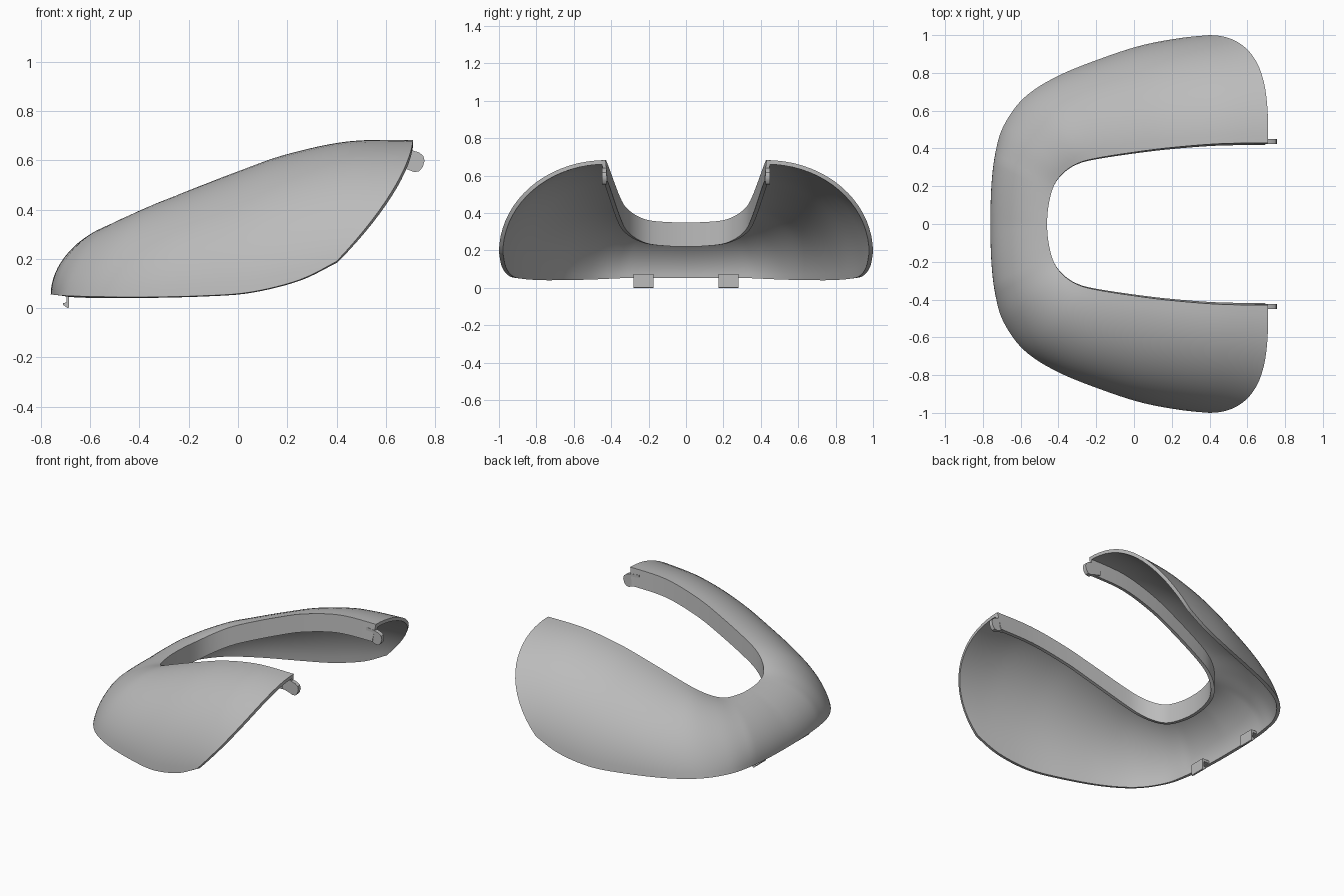
import bpy, bmesh, math
from mathutils import Vector

old = bpy.data.objects.get("Cube")
if old:
    bpy.data.objects.remove(old)

grey = bpy.data.materials.new("satin grey")
grey.use_nodes = True
grey.diffuse_color = (0.5, 0.5, 0.5, 1)
grey.node_tree.nodes["Principled BSDF"].inputs["Base Color"].default_value = (0.5, 0.5, 0.5, 1)


def finish(name, bm, angle=35):
    bmesh.ops.recalc_face_normals(bm, faces=bm.faces)
    mesh = bpy.data.meshes.new(name)
    bm.to_mesh(mesh)
    bm.free()
    mesh.materials.append(grey)
    ob = bpy.data.objects.new(name, mesh)
    bpy.context.collection.objects.link(ob)
    bpy.ops.object.select_all(action='DESELECT')
    ob.select_set(True)
    bpy.context.view_layer.objects.active = ob
    bpy.ops.object.shade_smooth_by_angle(angle=math.radians(angle))
    return ob


def extrude_profile(name, profile, y0, y1):
    """Side profile in x and z, extruded along y."""
    bm = bmesh.new()
    face = bm.faces.new([bm.verts.new((x, y0, z)) for x, z in profile])
    new = bmesh.ops.extrude_face_region(bm, geom=[face])["geom"]
    bmesh.ops.translate(bm, vec=(0, y1 - y0, 0),
                        verts=[v for v in new if isinstance(v, bmesh.types.BMVert)])
    return finish(name, bm)


def spline(p, i, t):
    """Catmull-Rom point on segment i of list p."""
    a, b, c, d = (p[max(0, min(len(p) - 1, i + k))] for k in (-1, 0, 1, 2))
    return 0.5 * (2 * b + (c - a) * t + (2 * a - 5 * b + 4 * c - d) * t * t
                  + (3 * b - a - 3 * c + d) * t ** 3)


# Half of the U: inner top edge and outer lower rim, from the centre to the arm end
inner = [(-.46, 0, .35), (-.452, .1, .352), (-.425, .2, .362), (-.375, .27, .39),
         (-.30, .32, .43), (-.2, .348, .475), (0, .38, .555), (.2, .405, .625),
         (.45, .425, .677), (.71, .43, .683)]
rim = [(-.76, 0, .055), (-.755, .2, .055), (-.735, .37, .053), (-.69, .52, .05),
       (-.58, .67, .047), (-.4, .785, .045), (-.15, .885, .05), (.05, .948, .065),
       (.25, .985, .115), (.4, 1.0, .19)]
last = len(inner) - 1


def mirrored(points):
    half = [Vector(p) for p in points]
    return [Vector((p.x, -p.y, p.z)) for p in reversed(half[1:])] + half


inner, rim = mirrored(inner), mirrored(rim)
SUB, ARC = 6, 18


def section(i, t):
    """Flange bottom, then the arch from inner edge to outer rim."""
    a, r = spline(inner, i, t), spline(rim, i, t)
    s = abs(i + t - last) / last
    w = max(0, min(1, (s - .2) / .8))
    side = 1 if a.y > 0 else -1
    depth = .13 - .015 * s
    pts = [a + Vector((-.02 * s ** 6, -side * .012 * w, -depth))]
    for k in range(ARC + 1):
        ang = math.pi / 2 * k / ARC
        across, drop = math.sin(ang), 1 - math.cos(ang)
        along = across * (1 - w) + drop ** 1.5 * w
        dip = .022 * max(0, 1 - s * 2.2) * math.sin(2 * ang)
        pts.append(Vector((a.x + (r.x - a.x) * along,
                           a.y + (r.y - a.y) * across,
                           a.z + (r.z - a.z) * drop - dip)))
    return pts


# Shell with the turned-down inner flange
bm = bmesh.new()
rows = [section(i, k / SUB) for i in range(2 * last) for k in range(SUB)]
rows.append(section(2 * last - 1, 1))
grid = [[bm.verts.new(p) for p in row] for row in rows]
for r0, r1 in zip(grid, grid[1:]):
    for j in range(len(r0) - 1):
        bm.faces.new((r0[j], r0[j + 1], r1[j + 1], r1[j]))
bmesh.ops.recalc_face_normals(bm, faces=bm.faces)
bm.faces.ensure_lookup_table()
# Outer side must face up so that the thickness goes inwards
bm.normal_update()
flip = sum(f.normal.z * f.calc_area() for f in bm.faces) < 0
mesh_faces = list(bm.faces)
if flip:
    bmesh.ops.reverse_faces(bm, faces=mesh_faces)
mesh = bpy.data.meshes.new("shell")
bm.to_mesh(mesh)
bm.free()
mesh.materials.append(grey)
shell = bpy.data.objects.new("shell", mesh)
bpy.context.collection.objects.link(shell)
solid = shell.modifiers.new("thickness", 'SOLIDIFY')
solid.thickness = .022
solid.offset = -1
solid.use_even_offset = True
bpy.context.view_layer.objects.active = shell
shell.select_set(True)
bpy.ops.object.modifier_apply(modifier=solid.name)
bpy.ops.object.shade_smooth_by_angle(angle=math.radians(35))

# Rounded end tabs and hooked clips, one of each per side
tab = [(.64, .65), (.70, .642), (.735, .632), (.752, .618), (.757, .598),
       (.75, .573), (.735, .555), (.715, .552), (.69, .562), (.64, .575)]
clip = [(-.742, .075), (-.742, .058), (-.697, .058), (-.695, .024), (-.71, .02),
        (-.71, .014), (-.692, 0), (-.685, .003), (-.685, .075)]
for side, label in ((1, "left"), (-1, "right")):
    extrude_profile("end_tab_" + label, tab, side * .424, side * .45)
    extrude_profile("clip_" + label, clip, side * .175, side * .28)
